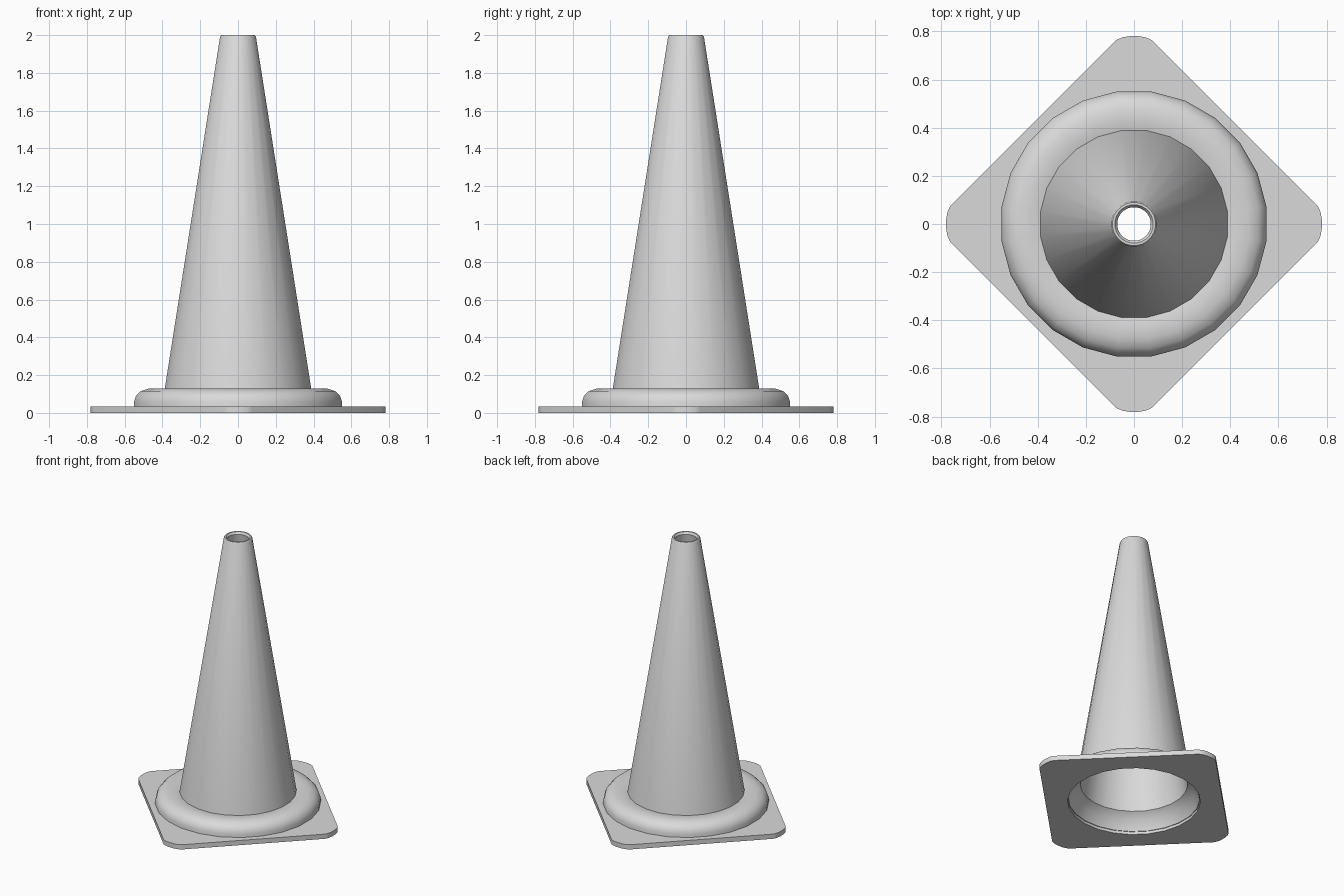
import bpy, bmesh
from math import sin, cos, pi, radians
from mathutils import Matrix, Vector

cube = bpy.data.objects.get("Cube")
if cube:
    bpy.data.objects.remove(cube, do_unlink=True)

SIDES = 24
grey = bpy.data.materials.new("plain_grey")
grey.use_nodes = True
grey.diffuse_color = (0.7, 0.7, 0.7, 1)
grey.node_tree.nodes["Principled BSDF"].inputs["Base Color"].default_value = (0.7, 0.7, 0.7, 1)


def skin_loops(name, loops):
    """Join equal-length closed loops of points into a closed tube."""
    bm = bmesh.new()
    rings = [[bm.verts.new(p) for p in loop] for loop in loops]
    for a, b in zip(rings, rings[1:] + rings[:1]):
        for i in range(SIDES):
            j = (i + 1) % SIDES
            bm.faces.new((a[i], a[j], b[j], b[i]))
    bmesh.ops.recalc_face_normals(bm, faces=bm.faces)
    mesh = bpy.data.meshes.new(name)
    bm.to_mesh(mesh)
    bm.free()
    mesh.materials.append(grey)
    obj = bpy.data.objects.new(name, mesh)
    bpy.context.collection.objects.link(obj)
    bpy.ops.object.select_all(action="DESELECT")
    obj.select_set(True)
    bpy.context.view_layer.objects.active = obj
    bpy.ops.object.shade_smooth_by_angle(angle=radians(35))
    return obj


def circle(r, z):
    step = 2 * pi / SIDES
    # Half a step back so each run of six points is centred on an axis
    return [Vector((r * cos((i - 2.5) * step), r * sin((i - 2.5) * step), z))
            for i in range(SIDES)]


def rounded_square(z):
    corner = [(0.763, -0.075), (0.775, -0.05), (0.78, -0.02),
              (0.78, 0.02), (0.775, 0.05), (0.763, 0.075)]
    return [Matrix.Rotation(k * pi / 2, 3, "Z") @ Vector((x, y, z))
            for k in range(4) for x, y in corner]


# Flat base with a round opening
skin_loops("base_plate", [rounded_square(0), rounded_square(0.035),
                          circle(0.445, 0.035), circle(0.445, 0)])

# Hollow shell: rounded foot ring, tapering wall, rim, and inner wall
profile = [(0.555, 0.02), (0.555, 0.06), (0.545, 0.09), (0.52, 0.115),
           (0.48, 0.128), (0.43, 0.13), (0.392, 0.122),
           (0.096, 1.99), (0.09, 2.0), (0.08, 2.0), (0.07, 1.985),
           (0.36, 0.13), (0.41, 0.09), (0.44, 0.02)]
skin_loops("cone_shell", [circle(r, z) for r, z in profile])
